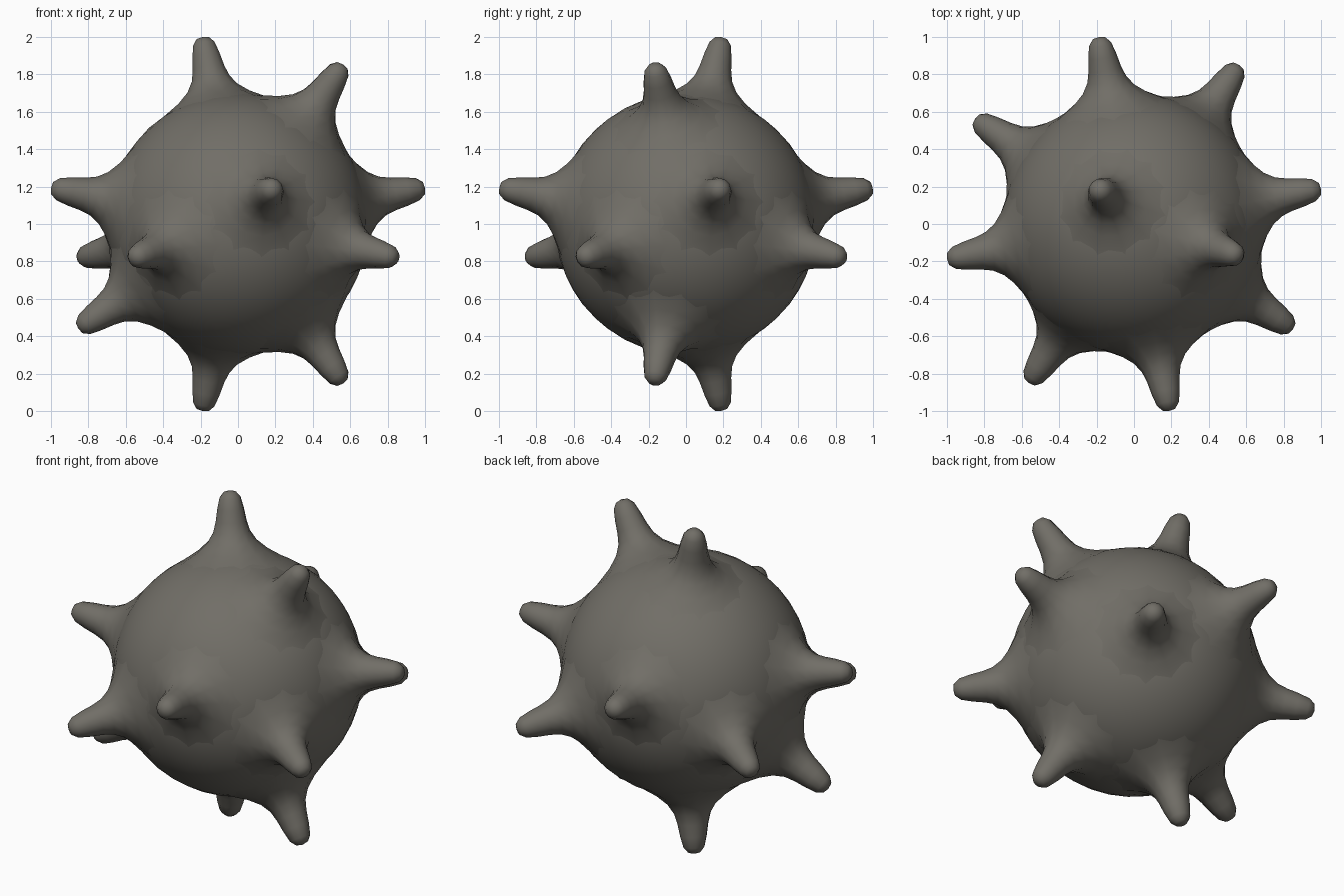
import bpy
import bmesh
import math
from mathutils import Vector, Matrix

cube = bpy.data.objects.get("Cube")
if cube:
    bpy.data.objects.remove(cube, do_unlink=True)

CENTRE = Vector((0, 0, 1))
CORE_RADIUS = 0.7
SIDES = 12

# Dull olive grey metal
metal = bpy.data.materials.new("dark_grey_metal")
colour = (0.165, 0.156, 0.135, 1)
metal.diffuse_color = colour
metal.use_nodes = True
metal.node_tree.nodes["Principled BSDF"].inputs["Base Color"].default_value = colour

# Spike outline: radius, distance from the core centre
PROFILE = [(0.35, 0.600), (0.28, 0.642), (0.20, 0.692), (0.14, 0.745),
           (0.105, 0.80), (0.088, 0.86), (0.076, 0.93), (0.060, 0.995), (0.035, 1.026)]


def finish(bm, name):
    bmesh.ops.recalc_face_normals(bm, faces=bm.faces)
    mesh = bpy.data.meshes.new(name)
    bm.to_mesh(mesh)
    bm.free()
    mesh.materials.append(metal)
    mesh.shade_smooth()
    obj = bpy.data.objects.new(name, mesh)
    obj.location = CENTRE
    bpy.context.collection.objects.link(obj)
    return obj


def add_spike(name, direction):
    bm = bmesh.new()
    rings = []
    for radius, height in PROFILE:
        angles = [2 * math.pi * i / SIDES for i in range(SIDES)]
        rings.append([bm.verts.new((radius * math.cos(a), radius * math.sin(a), height))
                      for a in angles])
    for low, high in zip(rings, rings[1:]):
        for i in range(SIDES):
            j = (i + 1) % SIDES
            bm.faces.new((low[i], low[j], high[j], high[i]))
    # Rounded cap
    tip = bm.verts.new((0, 0, PROFILE[-1][1] + 0.008))
    for i in range(SIDES):
        bm.faces.new((rings[-1][i], rings[-1][(i + 1) % SIDES], tip))
    turn = Vector(direction).to_track_quat("Z", "Y").to_matrix()
    bmesh.ops.transform(bm, matrix=turn.to_4x4(), verts=bm.verts)
    return finish(bm, name)


# Round core
bm = bmesh.new()
bmesh.ops.create_icosphere(bm, subdivisions=4, radius=CORE_RADIUS)
finish(bm, "core")

# Two rings of four spikes around the middle, a quarter turn apart
for ring, start in (("upper", (0.98, 0.185, 0.19)), ("lower", (0.84, -0.555, -0.18))):
    for quarter in range(4):
        turn = Matrix.Rotation(quarter * math.pi / 2, 3, "Z")
        add_spike(f"{ring}_spike_{quarter + 1}", turn @ Vector(start))

# Mirrored pairs above and below
for label, sign in (("top", 1), ("bottom", -1)):
    add_spike(f"{label}_spike", (-0.19, 0.19, sign))
    add_spike(f"{label}_slanted_spike", (0.56, -0.17, 0.85 * sign))

# Single extra spike low on one side
add_spike("low_side_spike", (-0.84, -0.17, -0.55))
